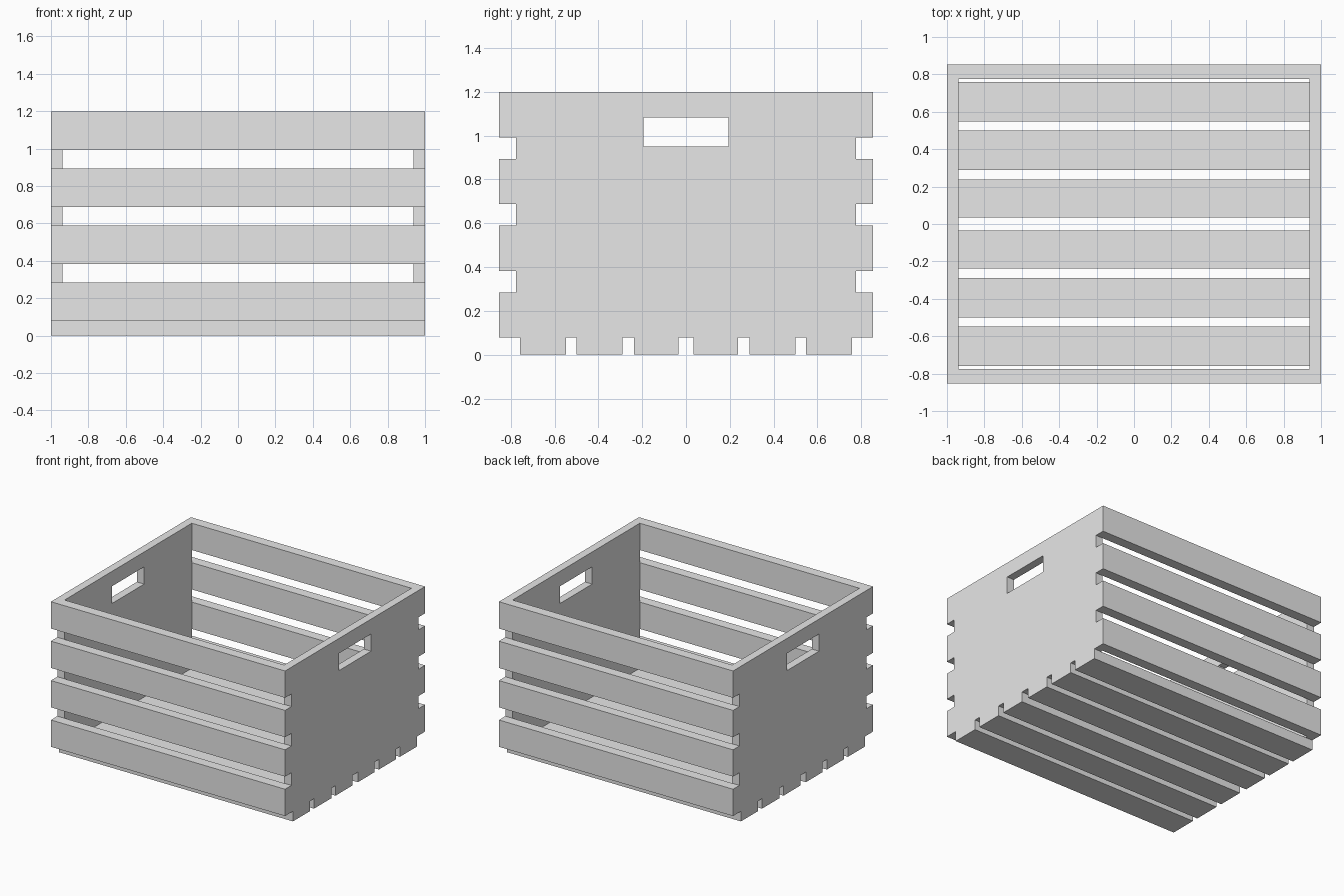
import bpy
import bmesh
from mathutils import Vector

default = bpy.data.objects.get("Cube")
if default:
    bpy.data.objects.remove(default, do_unlink=True)

# Main dimensions
HALF_X = 1.0
PANEL_T = 0.062      # end panel thickness
PANEL_Y = 0.776      # end panel half depth
DEPTH_Y = 0.854      # outer half depth
FLOOR_T = 0.078
HEIGHT = 1.198

grey = bpy.data.materials.new("plain_grey")
grey.use_nodes = True
grey.diffuse_color = (0.8, 0.8, 0.8, 1)
grey.node_tree.nodes["Principled BSDF"].inputs["Base Color"].default_value = (0.8, 0.8, 0.8, 1)


def finish(name, bm):
    bmesh.ops.recalc_face_normals(bm, faces=bm.faces)
    mesh = bpy.data.meshes.new(name)
    bm.to_mesh(mesh)
    bm.free()
    mesh.materials.append(grey)
    obj = bpy.data.objects.new(name, mesh)
    bpy.context.collection.objects.link(obj)
    return obj


def board(name, y0, y1, z0, z1):
    """Full-width plank between the given depth and height limits."""
    bm = bmesh.new()
    bmesh.ops.create_cube(bm, size=1)
    bmesh.ops.scale(bm, vec=(2 * HALF_X, y1 - y0, z1 - z0), verts=bm.verts)
    bmesh.ops.translate(bm, vec=(0, (y0 + y1) / 2, (z0 + z1) / 2), verts=bm.verts)
    return finish(name, bm)


def end_panel(name, side):
    """Upright end board with a rectangular hand hole."""
    bm = bmesh.new()
    x = side * (HALF_X - PANEL_T)

    def ring(half_y, z0, z1):
        corners = ((-half_y, z0), (half_y, z0), (half_y, z1), (-half_y, z1))
        return [bm.verts.new((x, y, z)) for y, z in corners]

    outer = ring(PANEL_Y, FLOOR_T, HEIGHT)
    hole = ring(0.195, 0.95, 1.083)
    for i in range(4):
        j = (i + 1) % 4
        bm.faces.new((outer[i], outer[j], hole[j], hole[i]))
    grown = bmesh.ops.extrude_face_region(bm, geom=bm.faces[:], use_keep_orig=True)["geom"]
    moved = [v for v in grown if isinstance(v, bmesh.types.BMVert)]
    bmesh.ops.translate(bm, vec=Vector((side * PANEL_T, 0, 0)), verts=moved)
    return finish(name, bm)


# End panels with hand holes
end_panel("left_end_panel", 1)
end_panel("right_end_panel", -1)

# Four horizontal slats on the front and back
SLAT_H = 0.207
pitch = (HEIGHT - FLOOR_T - SLAT_H) / 3
for i in range(4):
    z = FLOOR_T + i * pitch
    board(f"front_slat_{i + 1}", -DEPTH_Y, -PANEL_Y, z, z + SLAT_H)
    board(f"back_slat_{i + 1}", PANEL_Y, DEPTH_Y, z, z + SLAT_H)

# Six floor slats, mirrored about the middle
for i, (near, far) in enumerate(((0.034, 0.238), (0.29, 0.5), (0.547, 0.758))):
    board(f"floor_slat_back_{i + 1}", near, far, 0, FLOOR_T)
    board(f"floor_slat_front_{i + 1}", -far, -near, 0, FLOOR_T)
